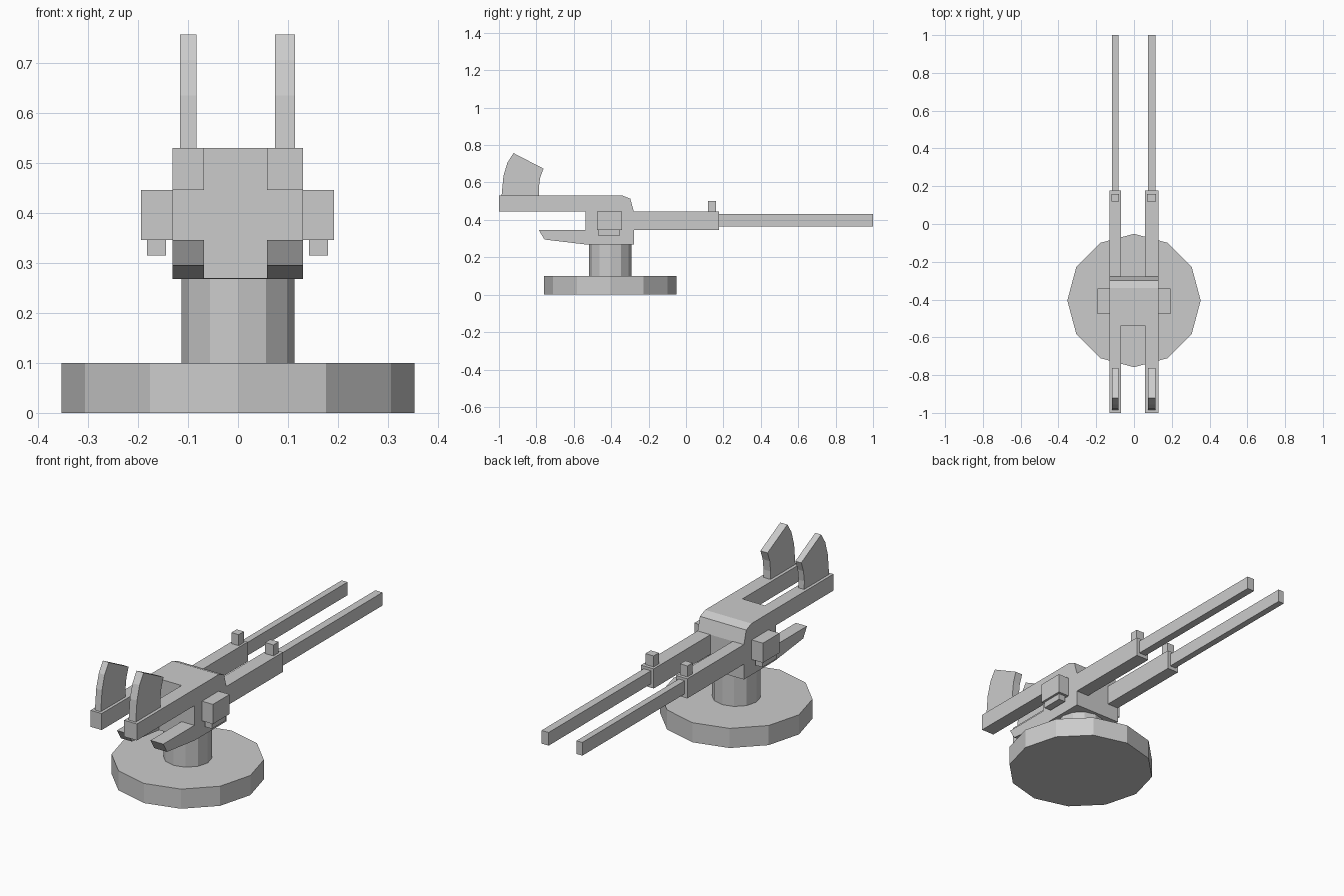
import bpy, bmesh

if "Cube" in bpy.data.objects:
    bpy.data.objects.remove(bpy.data.objects["Cube"])

CY = -0.405  # pivot axis of the mount


def extrude_profile(name, profile, x0, x1):
    """Extrude a closed (y, z) outline from x0 to x1."""
    bm = bmesh.new()
    face = bm.faces.new([bm.verts.new((x0, y, z)) for y, z in profile])
    ext = bmesh.ops.extrude_face_region(bm, geom=[face])
    moved = [v for v in ext["geom"] if isinstance(v, bmesh.types.BMVert)]
    bmesh.ops.translate(bm, verts=moved, vec=(x1 - x0, 0, 0))
    bmesh.ops.recalc_face_normals(bm, faces=bm.faces)
    mesh = bpy.data.meshes.new(name)
    bm.to_mesh(mesh)
    bm.free()
    obj = bpy.data.objects.new(name, mesh)
    bpy.context.collection.objects.link(obj)
    return obj


def box(name, x, y, z):
    outline = [(y[0], z[0]), (y[1], z[0]), (y[1], z[1]), (y[0], z[1])]
    return extrude_profile(name, outline, x[0], x[1])


def drum(name, radius, z0, z1):
    bpy.ops.mesh.primitive_cylinder_add(vertices=12, radius=radius, depth=z1 - z0,
                                        location=(0, CY, (z0 + z1) / 2))
    bpy.context.object.name = name


# Round base and column
drum("base_disc", 0.353, 0.0, 0.10)
drum("column", 0.113, 0.10, 0.268)

# Receiver body: one side outline, then slotted front and rear into two arms
body = extrude_profile("gun_body", [
    (-1.0, 0.446), (-1.0, 0.53), (-0.34, 0.53), (-0.298, 0.513), (-0.279, 0.446),
    (0.177, 0.446), (0.177, 0.346), (-0.279, 0.346), (-0.279, 0.268),
    (-0.53, 0.268), (-0.757, 0.295), (-0.787, 0.346), (-0.537, 0.346), (-0.537, 0.446),
], -0.131, 0.13)
for slot_y in ((-1.2, -0.537), (-0.279, 0.4)):
    cutter = box("slot_cutter", (-0.068, 0.058), slot_y, (0.1, 0.7))
    cutter.hide_render = True
    mod = body.modifiers.new("slot", "BOOLEAN")
    mod.operation = "DIFFERENCE"
    mod.solver = "EXACT"
    mod.object = cutter
    bpy.context.view_layer.objects.active = body
    bpy.ops.object.modifier_apply(modifier=mod.name)
    bpy.data.objects.remove(cutter)

# Curved fin outline
fin = [(-0.986, 0.53), (-0.976, 0.635), (-0.955, 0.706), (-0.922, 0.757),
       (-0.762, 0.674), (-0.78, 0.625), (-0.787, 0.57), (-0.785, 0.53)]

# Paired parts: barrel, sight, rear fin, side box and its foot
sides = {
    "left": ((-0.116, -0.083), (-0.120, -0.079), (-0.194, -0.131), (-0.182, -0.144)),
    "right": ((0.074, 0.114), (0.070, 0.117), (0.130, 0.192), (0.142, 0.180)),
}
for side, (bar_x, sight_x, box_x, foot_x) in sides.items():
    box(side + "_barrel", bar_x, (0.177, 1.0), (0.365, 0.432))
    box(side + "_sight", sight_x, (0.118, 0.160), (0.446, 0.502))
    extrude_profile(side + "_rear_fin", fin, *bar_x)
    box(side + "_side_box", box_x, (-0.476, -0.342), (0.346, 0.446))
    box(side + "_box_foot", foot_x, (-0.467, -0.355), (0.315, 0.346))
